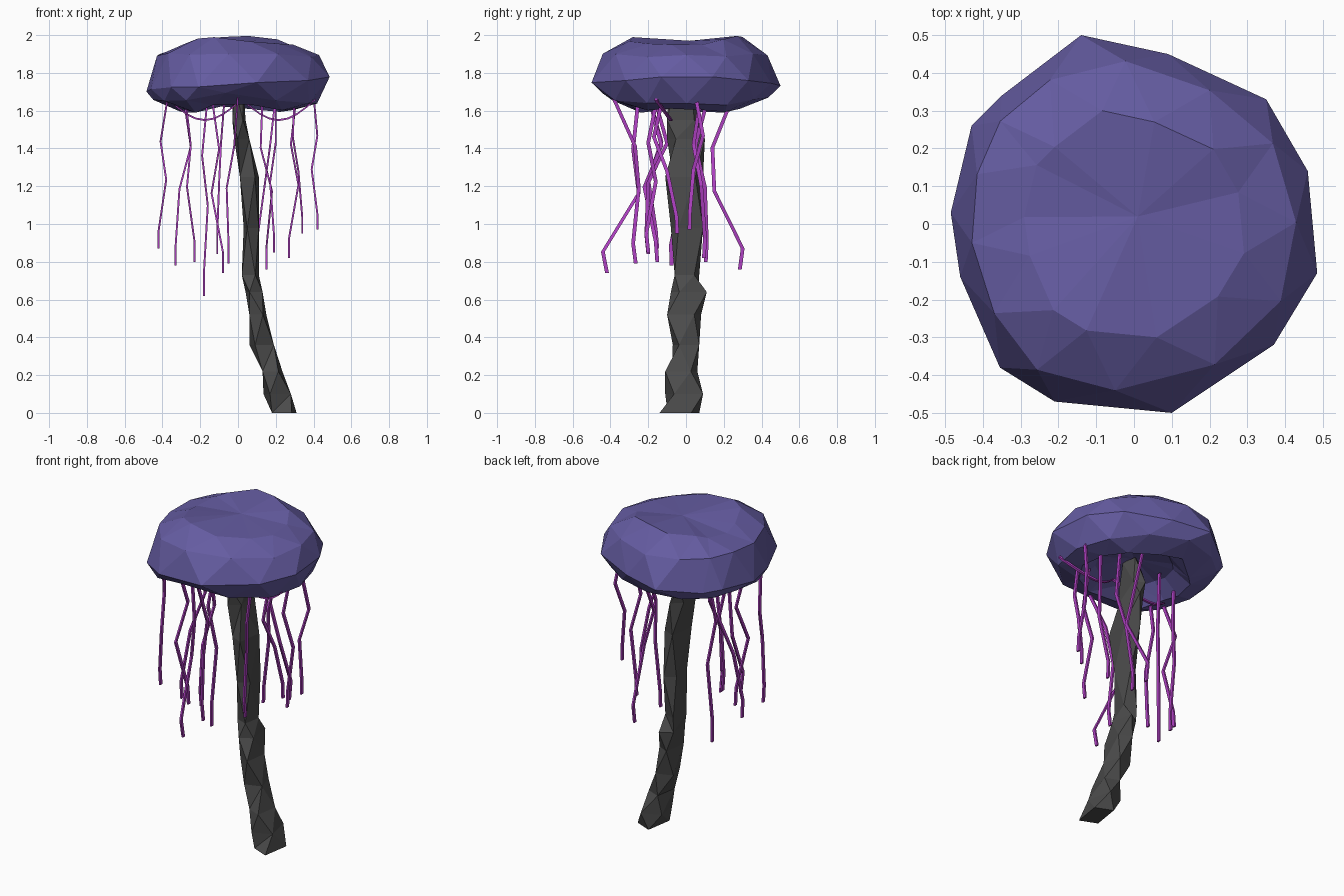
import bpy
import bmesh
import math
import random
from mathutils import Vector

random.seed(7)

default_cube = bpy.data.objects.get("Cube")
if default_cube:
    bpy.data.objects.remove(default_cube, do_unlink=True)


def make_material(name, red, green, blue):
    material = bpy.data.materials.new(name)
    material.use_nodes = True
    colour = (red, green, blue, 1)
    material.diffuse_color = colour
    material.node_tree.nodes["Principled BSDF"].inputs["Base Color"].default_value = colour
    return material


cap_purple = make_material("cap purple", .13, .107, .36)
bark_grey = make_material("bark grey", .07, .07, .07)
vine_magenta = make_material("vine magenta", .43, .052, .54)


def loft(name, rings, material, start_pole=None, end_pole=None):
    """Skin a list of equal-length point rings, closing each end flat or to a pole."""
    bm = bmesh.new()
    rows = [[bm.verts.new(point) for point in ring] for ring in rings]
    count = len(rows[0])
    for lower, upper in zip(rows, rows[1:]):
        for i in range(count):
            j = (i + 1) % count
            bm.faces.new((lower[i], lower[j], upper[j], upper[i]))
    for row, pole in ((rows[0], start_pole), (rows[-1], end_pole)):
        if pole is None:
            bm.faces.new(row)
        else:
            tip = bm.verts.new(pole)
            for i in range(count):
                bm.faces.new((row[i], row[(i + 1) % count], tip))
    bmesh.ops.triangulate(bm, faces=bm.faces[:], quad_method='SHORT_EDGE')
    bmesh.ops.recalc_face_normals(bm, faces=bm.faces[:])
    mesh = bpy.data.meshes.new(name)
    bm.to_mesh(mesh)
    bm.free()
    mesh.materials.append(material)
    part = bpy.data.objects.new(name, mesh)
    bpy.context.collection.objects.link(part)
    return part


# Mushroom cap: one faceted outline, scaled into rings from the hollow underside to the crown
outline = [(-.14, .5), (.09, .45), (.35, .33), (.46, .14), (.485, -.13), (.37, -.32),
           (.1, -.5), (-.21, -.47), (-.355, -.38), (-.46, -.14), (-.485, .03),
           (-.43, .26), (-.35, .34)]


def cap_ring(scale, height, jitter, arch=0, tilt=0, saddle=0, shift=0, staggered=False):
    """Ring of the outline: arch lifts its middle, tilt raises its left, saddle its front and back."""
    ring = []
    for i, (x, y) in enumerate(outline):
        if staggered:
            next_x, next_y = outline[(i + 1) % len(outline)]
            x, y = (x + next_x) / 2 * 1.02, (y + next_y) / 2 * 1.02
        z = height + random.uniform(-jitter, jitter) + tilt * x
        z += arch * max(0, 1 - abs(x) * 3) * (1 if y < 0 else .5)
        z += saddle * (y * y - x * x)
        ring.append((x * scale + shift, y * scale, z))
    return ring


cap_rings = [
    cap_ring(.44, 1.69, .012),
    cap_ring(.63, 1.6, .012, arch=.05),
    cap_ring(.9, 1.65, .012, arch=.05, tilt=-.03, shift=-.015, staggered=True),
    cap_ring(1, 1.74, .012, tilt=.07),
    cap_ring(.89, 1.895, .012, staggered=True),
    cap_ring(.6, 1.968, .012, saddle=.1),
]

# Crease pressed into the crown towards the front
cap_rings[-1] = [(x, y, z - .03) if y < -.05 and 0 < x < .15 else (x, y, z)
                 for x, y, z in cap_rings[-1]]
loft("mushroom_cap", cap_rings, cap_purple, (0, 0, 1.73), (.01, .02, 1.97))

# Leaning stem: height, left and right edge, front and back edge
stem_sections = [
    (0, .18, .31, -.14, .07), (.1, .135, .28, -.11, .09), (.22, .13, .235, -.11, .06),
    (.36, .06, .19, -.07, .07), (.52, .06, .15, -.1, .08), (.64, .04, .13, -.08, .11),
    (.73, .02, .11, -.06, .07), (.98, .03, .11, -.08, .09), (1.25, .01, .11, -.11, .09),
    (1.45, -.02, .06, -.1, .1), (1.55, -.03, .04, -.1, .08), (1.72, -.03, .03, -.09, .03),
]


def stem_ring(index, z, left, right, front, back):
    """Four-sided section fitted exactly to its edges, skewed the other way at each level."""
    turn = math.pi / 4 + (.3 if index % 2 else -.25)
    angles = [math.tau * i / 4 + turn for i in range(4)]

    def fit(values, low, high):
        smallest, largest = min(values), max(values)
        return [low + (v - smallest) / (largest - smallest) * (high - low) for v in values]

    xs = fit([math.cos(a) for a in angles], left, right)
    ys = fit([math.sin(a) for a in angles], front, back)
    return [(x, y, z) for x, y in zip(xs, ys)]


loft("stem", [stem_ring(i, *section) for i, section in enumerate(stem_sections)], bark_grey)

# Hanging vines: four x values, four y values from top to bottom, then the tip height
vines = [
    (-.37, -.41, -.38, -.42, -.2, -.13, -.2, -.16, .87),
    (-.29, -.25, -.31, -.33, 0, .04, -.02, -.08, .78),
    (-.28, -.25, -.27, -.23, -.2, -.13, -.22, -.16, .8),
    (-.16, -.19, -.16, -.18, .03, -.02, .02, 0, .62),
    (-.14, -.1, -.14, -.08, -.25, -.28, -.25, -.44, .74),
    (-.07, -.09, -.1, -.11, -.17, -.1, -.2, -.21, .84),
    (0, -.02, -.06, -.05, -.39, -.27, -.25, -.28, .79),
    (.2, .17, .14, .1, .12, .05, .1, .11, .8),
    (.13, .12, .18, .15, .25, .14, .15, .3, .76),
    (.2, .2, .17, .19, -.15, -.2, -.16, -.21, .85),
    (.31, .28, .32, .27, .08, .04, .08, .1, .82),
    (.3, .29, .32, .34, -.12, -.17, -.1, -.05, .95),
    (.4, .42, .39, .42, .05, .09, .04, .02, .97),
]


def strip(name, path, across, depth):
    """Flat four-sided strand along a path."""
    rings = []
    for point in path:
        p = Vector(point)
        rings.append([p + across + depth, p - across + depth,
                      p - across - depth, p + across - depth])
    loft(name, rings, vine_magenta)


vine_top = 1.68
for number, vine in enumerate(vines, 1):
    xs, ys, tip = vine[:4], vine[4:8], vine[8]
    drop = vine_top - tip
    path = [(x, y, vine_top - drop * part)
            for x, y, part in zip(xs, ys, (0, .3, .55, .88))]
    path.append((xs[3], ys[3] * .95, tip))
    strip(f"hanging_vine_{number}", path, Vector((0, .01, 0)), Vector((.005, 0, 0)))

# Two vines draped in loops beneath the cap
for name, start, end in (("right_vine_loop", -.37, .02), ("left_vine_loop", .02, .41)):
    path = []
    steps = 8
    for i in range(steps + 1):
        t = i / steps
        sag = math.sin(math.pi * t)
        path.append((start + (end - start) * t, -.16 + .08 * sag, 1.66 - .11 * sag))
    strip(name, path, Vector((0, .008, 0)), Vector((0, 0, .005)))
